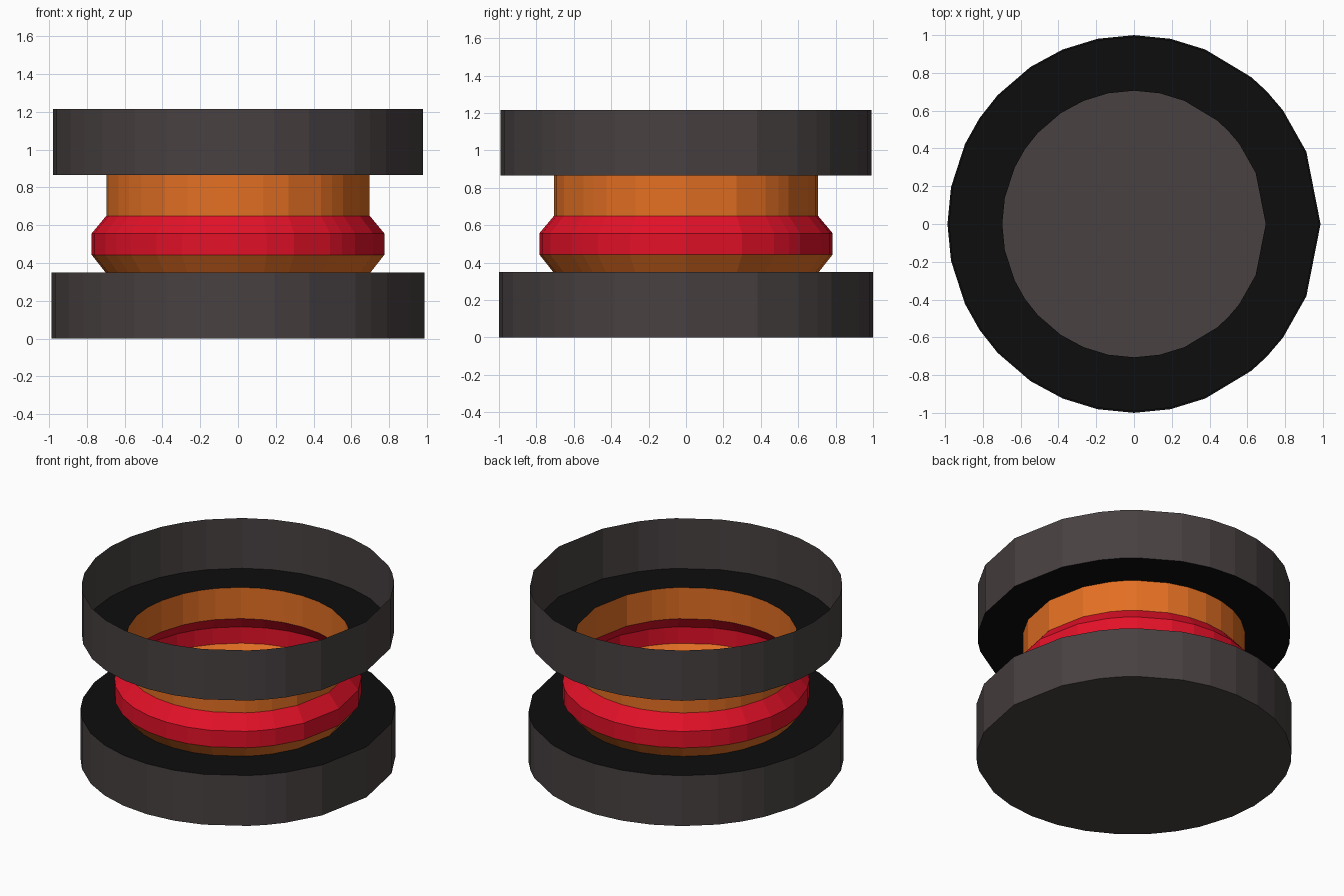
import bpy, bmesh, math

if "Cube" in bpy.data.objects:
    bpy.data.objects.remove(bpy.data.objects["Cube"])


def mat(name, rgb):
    m = bpy.data.materials.new(name)
    m.diffuse_color = (*rgb, 1)
    m.use_nodes = True
    m.node_tree.nodes["Principled BSDF"].inputs["Base Color"].default_value = m.diffuse_color
    return m


GREY = mat("dark_grey", (0.065, 0.052, 0.053))
BLACK = mat("black", (0.004, 0.004, 0.004))
ORANGE = mat("orange", (0.77, 0.16, 0.017))
RED = mat("red", (0.77, 0.0055, 0.021))

# Slightly uneven facets of the round outline, mirrored front to back
HALF = [0, 22.5, 37, 44.6, 51, 67.5, 78.75, 90, 101.25, 112.5,
        123.75, 137, 146, 155, 168.75, 180]
ANGLES = [math.radians(a) for a in HALF + [360 - a for a in HALF[-2:0:-1]]]


def lathe(name, profile, mats, floor=False):
    """Sweep (radius, z) points round the axis; one material per band."""
    bm = bmesh.new()
    rings = [[bm.verts.new((r * 0.988 * math.cos(a), r * math.sin(a), z))
              for a in ANGLES] for r, z in profile]
    slots = list(dict.fromkeys(mats))
    n = len(ANGLES)
    for low, high, m in zip(rings, rings[1:], mats):
        for i in range(n):
            j = (i + 1) % n
            f = bm.faces.new((low[i], low[j], high[j], high[i]))
            f.material_index = slots.index(m)
    if floor:
        bm.faces.new(rings[0][::-1]).material_index = 0
    me = bpy.data.meshes.new(name)
    bm.to_mesh(me)
    bm.free()
    for m in slots:
        me.materials.append(m)
    ob = bpy.data.objects.new(name, me)
    bpy.context.collection.objects.link(ob)
    return ob


# Base drum with closed floor and black shoulder
lathe("base_drum", [(1.0, 0), (1.0, 0.35), (0.71, 0.35)], [GREY, BLACK], floor=True)
# Flared collar under the band
lathe("lower_collar", [(0.71, 0.35), (0.784, 0.443)], [ORANGE])
# Bulging red band
lathe("red_band", [(0.784, 0.443), (0.784, 0.557), (0.706, 0.65)], [RED, RED])
# Straight neck
lathe("neck", [(0.706, 0.65), (0.706, 0.867)], [ORANGE])
# Open upper rim with black underside shelf
lathe("upper_rim", [(0.706, 0.867), (0.992, 0.867), (0.992, 1.216)], [BLACK, GREY])
